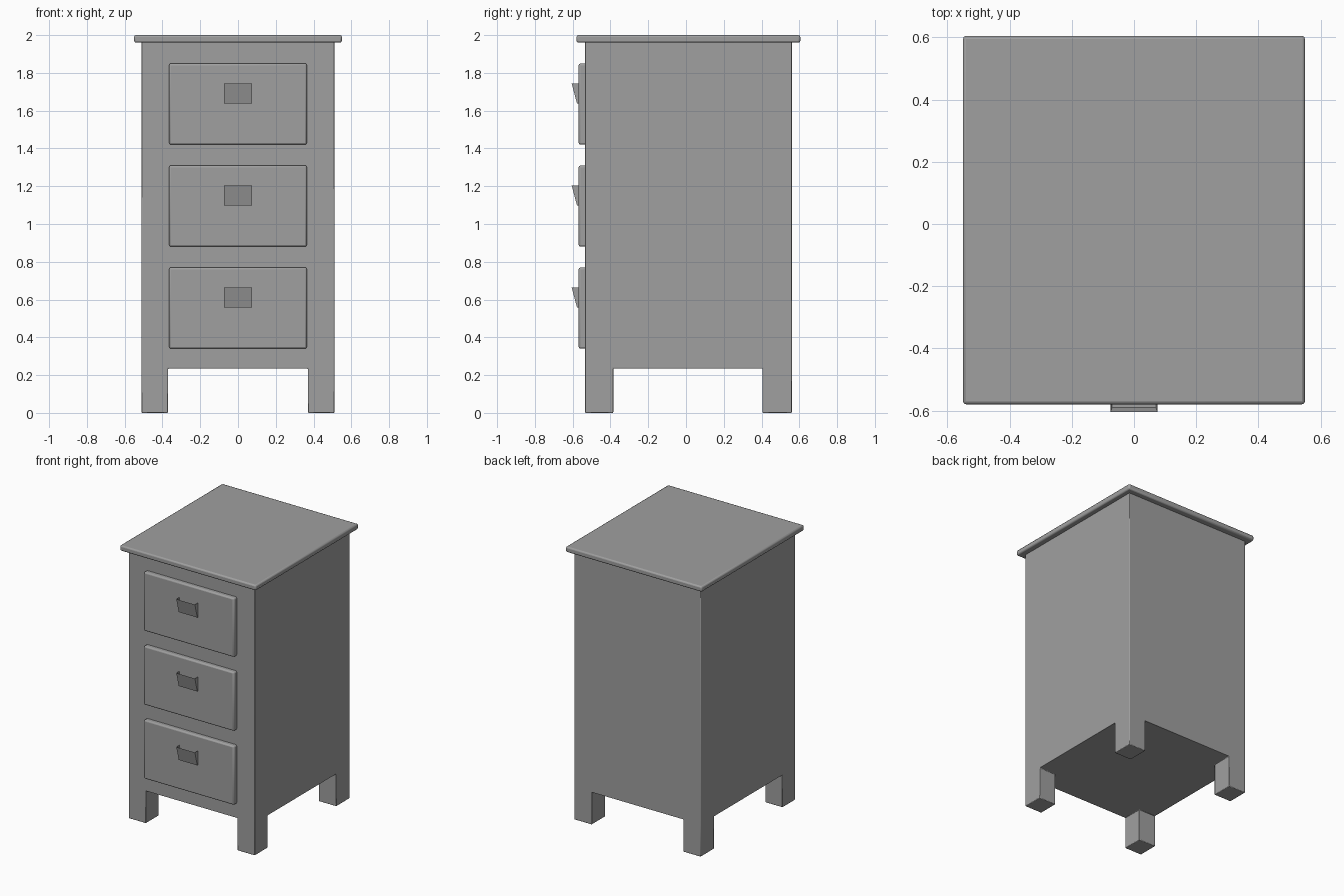
import bpy, bmesh
from mathutils import Vector

old = bpy.data.objects.get("Cube")
if old:
    bpy.data.objects.remove(old, do_unlink=True)

GREY = (0.35, 0.35, 0.35, 1)
paint = bpy.data.materials.new("grey_paint")
paint.use_nodes = True
paint.diffuse_color = GREY
paint.node_tree.nodes["Principled BSDF"].inputs["Base Color"].default_value = GREY


def finish(bm, name, bevel=0):
    """Turn a bmesh into a painted, smooth-by-angle object."""
    bmesh.ops.recalc_face_normals(bm, faces=bm.faces[:])
    mesh = bpy.data.meshes.new(name)
    bm.to_mesh(mesh)
    bm.free()
    mesh.materials.append(paint)
    obj = bpy.data.objects.new(name, mesh)
    bpy.context.collection.objects.link(obj)
    if bevel:
        mod = obj.modifiers.new("rounded_edges", "BEVEL")
        mod.width = bevel
        mod.segments = 2
        mod.limit_method = "ANGLE"
    bpy.ops.object.select_all(action="DESELECT")
    obj.select_set(True)
    bpy.context.view_layer.objects.active = obj
    bpy.ops.object.shade_smooth_by_angle()
    return obj


def box(lo, hi):
    """A bmesh box between two corners."""
    bm = bmesh.new()
    bmesh.ops.create_cube(bm, size=1)
    lo, hi = Vector(lo), Vector(hi)
    for v in bm.verts:
        v.co = (lo + hi) / 2 + v.co * (hi - lo)
    return bm


# Cabinet: a box whose underside is cut into a grid, corners pulled down as legs
FRONT, BACK, SIDE, BASE = -0.535, 0.56, 0.51, 0.235
bm = box((-SIDE, FRONT, BASE), (SIDE, BACK, 1.965))
cuts = [((x, 0, 0), (1, 0, 0)) for x in (-0.37, 0.37)]
cuts += [((0, y, 0), (0, 1, 0)) for y in (-0.385, 0.405)]
for co, normal in cuts:
    under = [f for f in bm.faces if f.normal.z < -0.9]
    geom = under + list({e for f in under for e in f.edges})
    bmesh.ops.bisect_plane(bm, geom=geom, plane_co=co, plane_no=normal)
corners = []
for f in bm.faces:
    c = f.calc_center_median()
    if f.normal.z < -0.9 and abs(c.x) > 0.37 and not -0.385 < c.y < 0.405:
        corners.append(f)
for f in corners:
    leg = bmesh.ops.extrude_discrete_faces(bm, faces=[f])["faces"][0]
    for v in leg.verts:
        v.co.z = 0
bmesh.ops.remove_doubles(bm, verts=bm.verts[:], dist=0.0001)
finish(bm, "cabinet_with_legs", 0.004)

# Overhanging top board
finish(box((-0.55, -0.58, 1.96), (0.55, 0.605, 2)), "top_board", 0.01)


def handle(name, z):
    """Wedge-shaped cup pull, open at the top."""
    bm = box((-0.075, -0.605, z), (0.075, -0.56, z + 0.105))
    for v in bm.verts:
        if v.co.z < z + 0.01 and v.co.y < -0.6:
            v.co.y = -0.577
    rim = max(bm.faces, key=lambda f: f.calc_center_median().z)
    bmesh.ops.inset_region(bm, faces=[rim], thickness=0.006)
    for v in rim.verts:
        v.co.z -= 0.04
        if v.co.y < -0.58:
            v.co.y += 0.01
    finish(bm, name)


# Three identical drawers with pulls
for i, label in enumerate(("bottom", "middle", "top")):
    z = 0.34 + 0.54 * i
    finish(box((-0.365, -0.568, z), (0.365, -0.52, z + 0.43)),
           label + "_drawer_front", 0.01)
    handle(label + "_drawer_handle", z + 0.218)
